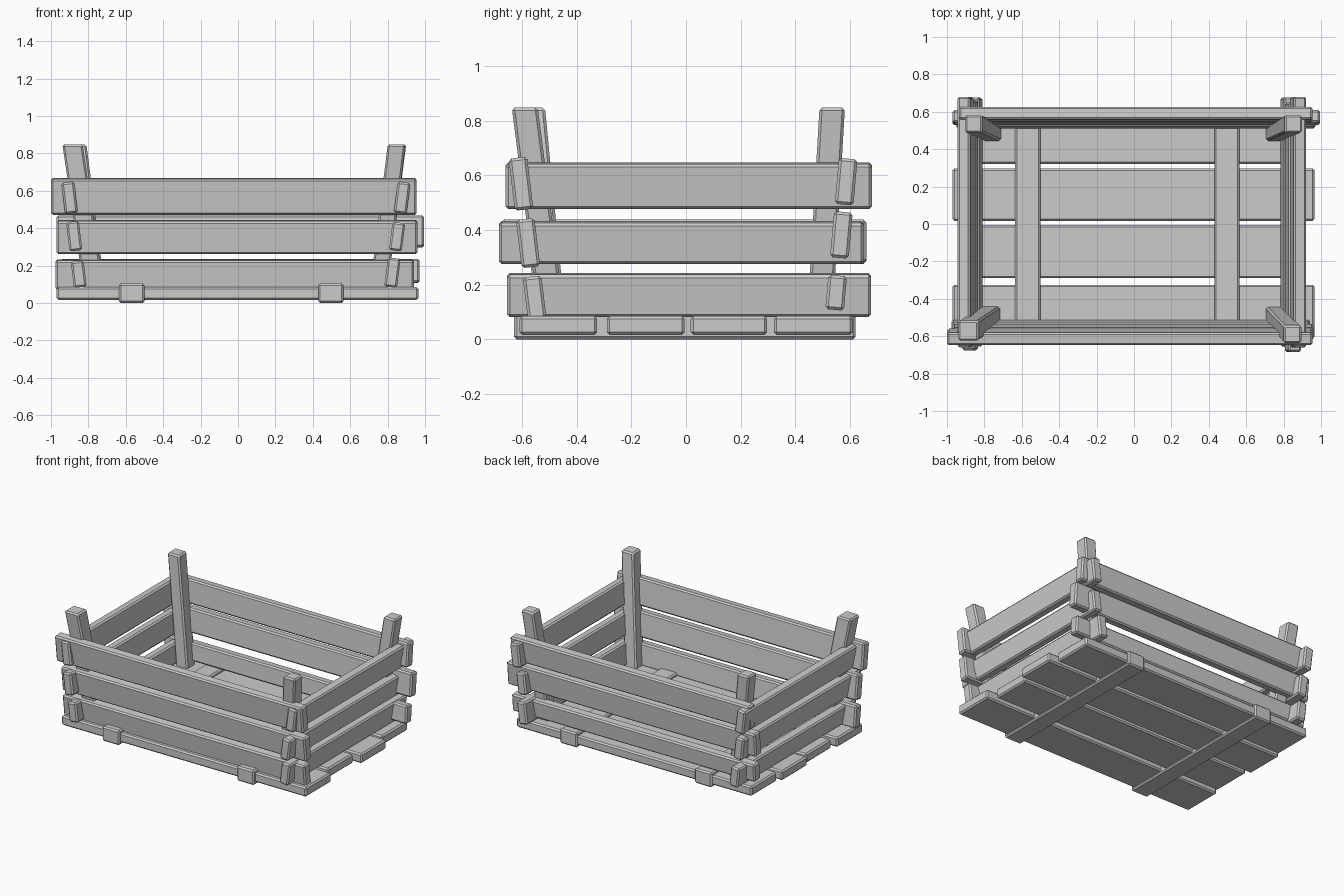
import bpy, bmesh
from math import atan
from mathutils import Vector, Matrix

if "Cube" in bpy.data.objects:
    bpy.data.objects.remove(bpy.data.objects["Cube"])


def box(name, size, loc, axis='X', angle=0, lean=(0, 0)):
    """Chamfered timber: rotated about one axis, or sheared outward by lean."""
    bm = bmesh.new()
    bmesh.ops.create_cube(bm, size=1)
    bmesh.ops.scale(bm, vec=Vector(size), verts=bm.verts)
    bmesh.ops.bevel(bm, geom=bm.edges[:], offset=0.01, segments=1, affect='EDGES')
    for v in bm.verts:
        z = v.co.z
        v.co.x += lean[0] * z
        v.co.y += lean[1] * z
    bmesh.ops.rotate(bm, matrix=Matrix.Rotation(angle, 3, axis), verts=bm.verts)
    me = bpy.data.meshes.new(name)
    bm.to_mesh(me)
    bm.free()
    ob = bpy.data.objects.new(name, me)
    ob.location = loc
    bpy.context.collection.objects.link(ob)
    return ob


T = 0.068  # slat thickness


def wall(name, along, face, z_ref, slope, slats):
    """Leaning wall of slats; face is the outer position at height z_ref,
    slope the outward travel per unit height, slats (start, end, z0, z1)."""
    side = 1 if face > 0 else -1
    for a, b, z0, z1 in slats:
        zc = (z0 + z1) / 2
        c = face - side * slope * (z_ref - zc) - side * T / 2
        h = z1 - z0 - T * slope
        if along == 'X':
            box(name, (b - a, T, h), ((a + b) / 2, c, zc), 'X', -side * atan(slope))
        else:
            box(name, (T, b - a, h), (c, (a + b) / 2, zc), 'Y', side * atan(slope))


# Front and back slats
wall("front_slat", 'X', -0.65, 0.67, 0.12,
     [(-1.0, 0.955, 0.47, 0.67), (-0.97, 0.96, 0.26, 0.445), (-0.975, 0.94, 0.07, 0.235)])
wall("back_slat", 'X', 0.628, 0.665, 0.09,
     [(-0.935, 0.955, 0.49, 0.665), (-0.97, 0.995, 0.295, 0.47), (-0.95, 0.97, 0.105, 0.237)])

# Side slats, whose ends poke through the front and back
wall("right_slat", 'Y', 0.923, 0.65, 0.13,
     [(-0.66, 0.68, 0.475, 0.65), (-0.685, 0.65, 0.275, 0.435), (-0.655, 0.677, 0.08, 0.245)])
wall("left_slat", 'Y', -0.945, 0.65, 0.12,
     [(-0.66, 0.68, 0.475, 0.65), (-0.675, 0.66, 0.275, 0.44), (-0.655, 0.675, 0.08, 0.228)])

# Leaning corner posts: top centre, bottom centre, width
for name, top, bot, w in [
        ("front_left_post", (-0.885, -0.57), (-0.77, -0.495), 0.108),
        ("front_right_post", (0.848, -0.59), (0.752, -0.49), 0.095),
        ("back_left_post", (-0.857, 0.535), (-0.757, 0.49), 0.093),
        ("back_right_post", (0.853, 0.535), (0.752, 0.49), 0.093)]:
    z0, z1 = 0.075, 0.848
    h = z1 - z0
    box(name, (w, w, h), ((top[0] + bot[0]) / 2, (top[1] + bot[1]) / 2, (z0 + z1) / 2),
        lean=((top[0] - bot[0]) / h, (top[1] - bot[1]) / h))

# Floor boards
for x0, x1, y0, y1 in [(-0.97, 0.965, -0.61, -0.325), (-0.945, 0.915, -0.29, -0.005),
                       (-0.97, 0.965, 0.017, 0.297), (-0.945, 0.915, 0.322, 0.61)]:
    box("floor_board", (x1 - x0, y1 - y0, 0.068), ((x0 + x1) / 2, (y0 + y1) / 2, 0.051))

# Cross battens wrapping the floor boards
for x in (-0.568, 0.497):
    box("floor_batten", (0.135, 1.25, 0.105), (x, -0.004, 0.0525))
